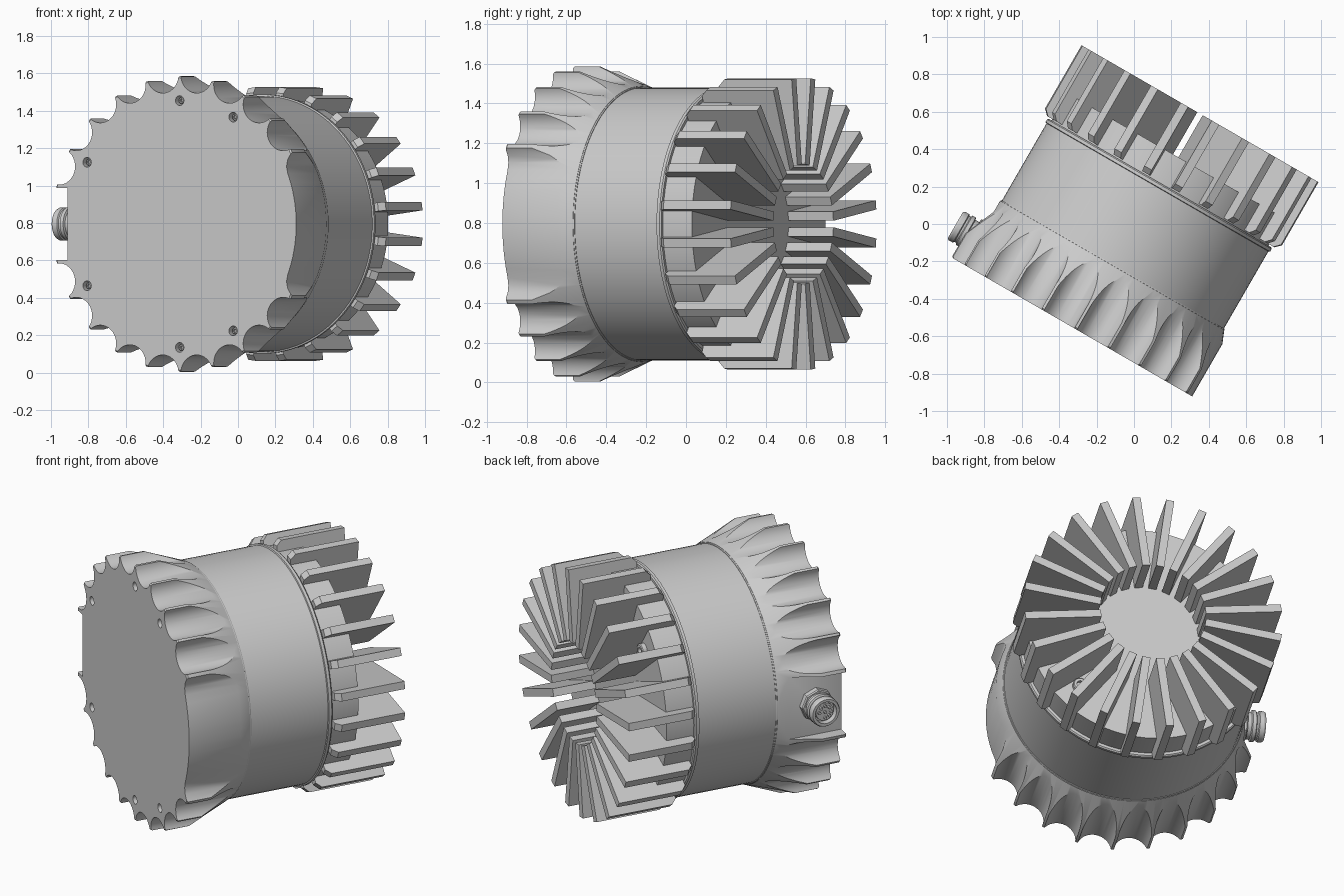
import bpy, bmesh
from math import sin, cos, pi, radians
from mathutils import Matrix, Vector

if "Cube" in bpy.data.objects:
    bpy.data.objects.remove(bpy.data.objects["Cube"])

# Local frame: y runs along the housing axis from front plate (y=0) to fin ends,
# then everything is turned -30 degrees about z.
PLACE = Matrix.Translation((-0.312, -0.562, 0.795)) @ Matrix.Rotation(radians(-30), 4, 'Z')
SEG = 96


def finish(bm, name, smooth=True):
    bmesh.ops.recalc_face_normals(bm, faces=bm.faces)
    me = bpy.data.meshes.new(name)
    bm.to_mesh(me)
    bm.free()
    ob = bpy.data.objects.new(name, me)
    bpy.context.collection.objects.link(ob)
    ob.matrix_world = PLACE
    if smooth:
        shade(ob)
    return ob


def shade(ob):
    bpy.ops.object.select_all(action='DESELECT')
    ob.select_set(True)
    bpy.context.view_layer.objects.active = ob
    bpy.ops.object.shade_smooth_by_angle(angle=radians(30))


def lathe(bm, profile, mat=Matrix(), seg=SEG):
    """Closed solid of revolution about y; profile is (radius, y) pairs."""
    rings = [[bm.verts.new(mat @ Vector((r * cos(2 * pi * i / seg), a, r * sin(2 * pi * i / seg))))
              for i in range(seg)] for r, a in profile]
    for lo, hi in zip(rings, rings[1:]):
        for i in range(seg):
            j = (i + 1) % seg
            bm.faces.new((lo[i], lo[j], hi[j], hi[i]))
    bm.faces.new(rings[0])
    bm.faces.new(rings[-1])


def prism(bm, outline, vec, mat=Matrix()):
    """Extrude a polygon of 3D points along vec."""
    a = [bm.verts.new(mat @ Vector(p)) for p in outline]
    b = [bm.verts.new(mat @ (Vector(p) + Vector(vec))) for p in outline]
    bm.faces.new(a)
    bm.faces.new(b)
    n = len(a)
    for i in range(n):
        bm.faces.new((a[i], a[(i + 1) % n], b[(i + 1) % n], b[i]))


def polar(r, deg, a=0.0):
    return Vector((r * cos(radians(deg)), a, r * sin(radians(deg))))


# Front flange with scalloped rim
bm = bmesh.new()
lathe(bm, [(0.782, 0), (0.79, 0.008), (0.79, 0.15), (0.688, 0.40)])
flange = finish(bm, "front_flange", False)

# Cutter: grip scallops, bare sector on one side, flat connector pad, screw holes
bm = bmesh.new()
for k in range(9):
    for s in (1, -1):
        c = polar(0.805, s * (37.5 + 15 * k), -0.1)
        lathe(bm, [(0.098, 0), (0.098, 0.7)], Matrix.Translation(c), 40)
half = [(0.95, 29), (0.79, 29), (0.75, 27.3), (0.728, 25), (0.72, 22)]
pts = half + [(0.72, d) for d in range(18, -19, -4)] + [(r, -d) for r, d in reversed(half)]
prism(bm, [polar(r, d, -0.1) for r, d in pts], (0, 0.7, 0))
prism(bm, [(-0.693, -0.1, -0.192), (-0.95, -0.1, -0.192), (-0.95, -0.1, 0.192),
           (-0.693, -0.1, 0.192)], (0, 0.7, 0))
HOLES = (60, 90, 150, 210, 270, 300)
for d in HOLES:
    lathe(bm, [(0.026, 0), (0.026, 0.15)], Matrix.Translation(polar(0.66, d, -0.1)), 24)
cutter = finish(bm, "flange_cutter", False)
cutter.hide_render = True
bpy.context.view_layer.update()
mod = flange.modifiers.new("cut", 'BOOLEAN')
mod.operation, mod.object, mod.solver = 'DIFFERENCE', cutter, 'EXACT'
bpy.context.view_layer.objects.active = flange
bpy.ops.object.modifier_apply(modifier=mod.name)
bpy.data.objects.remove(cutter)
shade(flange)

# Screws sunk in the front holes
bm = bmesh.new()
for d in HOLES:
    lathe(bm, [(0.018, 0.055), (0.018, 0.022), (0.015, 0.018), (0.009, 0.018), (0.009, 0.035)],
          Matrix.Translation(polar(0.66, d)), 16)
finish(bm, "front_screws")

# Cylindrical body with thin raised lips at both ends
bm = bmesh.new()
lathe(bm, [(0.68, 0.32), (0.692, 0.38), (0.692, 0.393), (0.685, 0.396), (0.685, 0.875),
           (0.693, 0.878), (0.693, 0.895), (0.686, 0.902)])
finish(bm, "body")

# Heat sink base
bm = bmesh.new()
lathe(bm, [(0.67, 0.88), (0.67, 1.07)])
finish(bm, "heat_sink_base")

# Radial cooling fins
bm = bmesh.new()
T = 0.046
fin = [(0.30, 1.05), (0.65, 1.05), (0.65, 0.91), (0.705, 0.91), (0.735, 0.94),
       (0.735, 1.33), (0.30, 1.33)]
for k in range(24):
    rot = Matrix.Rotation(radians(7.5 + 15 * k), 4, 'Y')
    prism(bm, [(r, a, -T / 2) for r, a in fin], (0, 0, T), rot)
finish(bm, "cooling_fins", False)

# Socket-head screws on the heat sink floor
bm = bmesh.new()
for d in (45, 135, 225, 315):
    lathe(bm, [(0.04, 1.06), (0.04, 1.095), (0.035, 1.1), (0.02, 1.1), (0.02, 1.08)],
          Matrix.Translation(polar(0.53, d)), 24)
finish(bm, "rear_screws")

# Side connector: flange nut, threaded barrel and recessed socket
side = Matrix.Translation((-0.68, 0.16, 0)) @ Matrix.Rotation(radians(90), 4, 'Z')
bm = bmesh.new()
lathe(bm, [(0.098, 0), (0.098, 0.045), (0.092, 0.052), (0.05, 0.052)], side, 8)
barrel = [(0.078, 0.04), (0.078, 0.075), (0.09, 0.08), (0.09, 0.1), (0.08, 0.105),
          (0.08, 0.115), (0.088, 0.12), (0.088, 0.145), (0.082, 0.155), (0.066, 0.155), (0.066, 0.115)]
lathe(bm, barrel, side, 40)
finish(bm, "connector_shell")

# Connector insert and pins
bm = bmesh.new()
lathe(bm, [(0.054, 0.10), (0.054, 0.138)], side, 32)
for k in range(8):
    p = polar(0.036, 45 * k) if k < 7 else Vector()
    lathe(bm, [(0.009, 0.13), (0.009, 0.15)], side @ Matrix.Translation(p), 12)
finish(bm, "connector_insert")
